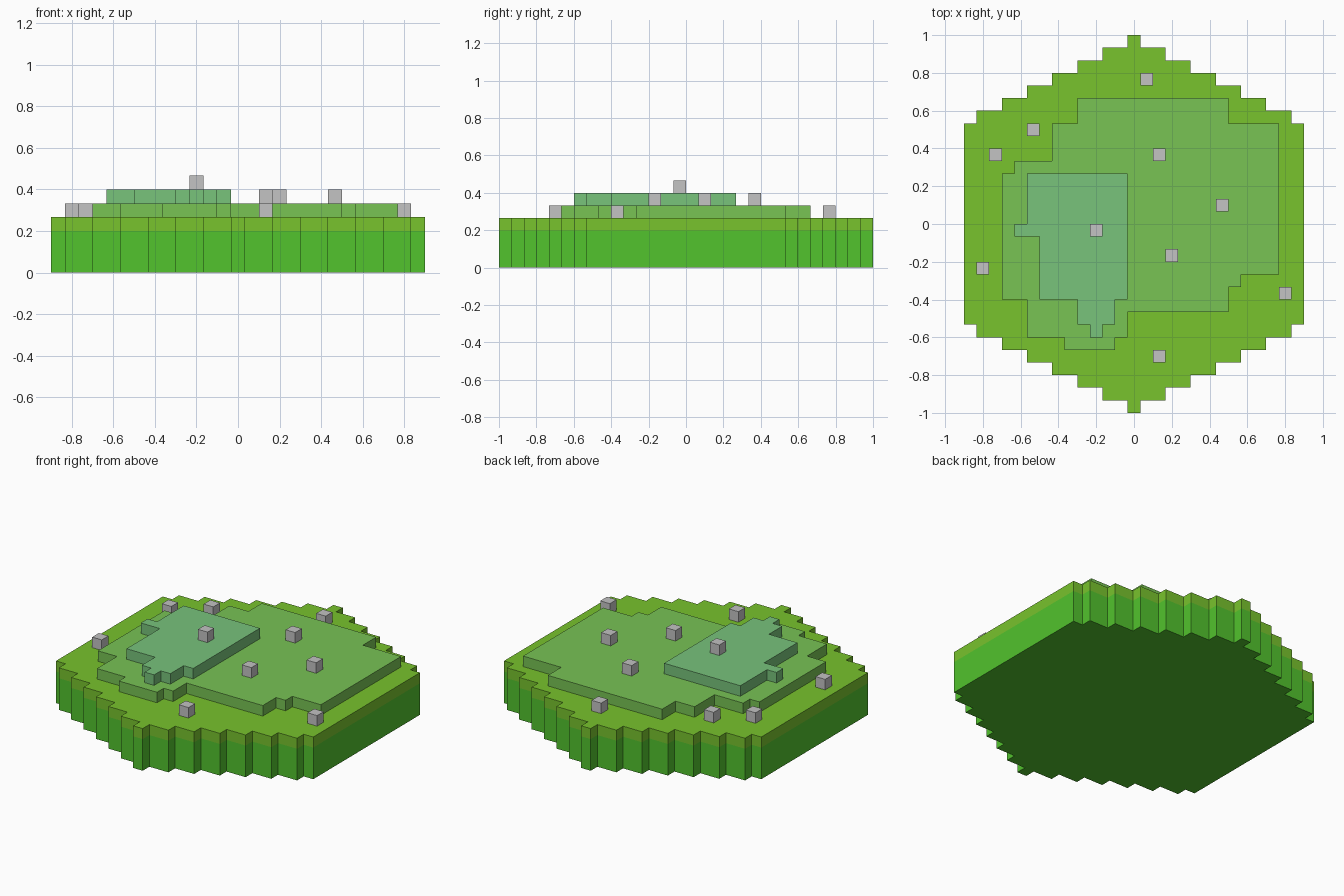
import bpy, bmesh

cube = bpy.data.objects.get("Cube")
if cube:
    bpy.data.objects.remove(cube, do_unlink=True)

U = 1 / 15  # size of one block


def material(name, rgb):
    linear = [((c / 255 + 0.055) / 1.055) ** 2.4 for c in rgb] + [1]
    mat = bpy.data.materials.new(name)
    mat.use_nodes = True
    mat.diffuse_color = linear
    bsdf = next(n for n in mat.node_tree.nodes if n.type == 'BSDF_PRINCIPLED')
    bsdf.inputs["Base Color"].default_value = linear
    return mat


leaf_green = material("leaf green", (82, 195, 45))
lime_green = material("lime green", (120, 195, 45))
meadow_green = material("meadow green", (120, 195, 84))
sea_green = material("sea green", (120, 195, 123))
stone_grey = material("stone grey", (195, 195, 195))


def slab(name, corners, levels, mats):
    """Extrude a stepped outline through the levels, one material per band.
    Each corner shares its y with the next corner's start."""
    outline = []
    for i, (x, y) in enumerate(corners):
        outline += [(x, corners[i - 1][1]), (x, y)]
    bm = bmesh.new()
    rings = [[bm.verts.new((x * U, y * U, z * U)) for x, y in outline] for z in levels]
    n = len(outline)
    bm.faces.new(rings[0])
    bm.faces.new(rings[-1]).material_index = len(mats) - 1
    for band, (low, high) in enumerate(zip(rings, rings[1:])):
        for i in range(n):
            j = (i + 1) % n
            bm.faces.new((low[i], low[j], high[j], high[i])).material_index = band
    bmesh.ops.recalc_face_normals(bm, faces=bm.faces)
    mesh = bpy.data.meshes.new(name)
    bm.to_mesh(mesh)
    bm.free()
    for mat in mats:
        mesh.materials.append(mat)
    obj = bpy.data.objects.new(name, mesh)
    bpy.context.collection.objects.link(obj)
    return obj


# Hexagonal base with stair-stepped slopes and a lime turf band on top
widths = [0.5 + 2 * i for i in range(7)]
right = [(w, 14 - i) for i, w in enumerate(widths)] + [(13.5, -8)]
right += [(w, i - 15) for i, w in reversed(list(enumerate(widths)))]
left = [(-x, -y) for x, y in right]
slab("ground_base", right + left, (0, 3, 4), [leaf_green, lime_green])

# Middle terrace
slab("middle_terrace",
     [(-4.5, 10), (7.5, 8), (11.5, -4), (8.5, -5), (7.5, -7), (-.5, -9), (-1.5, -10),
      (-5.5, -9), (-8.5, -6), (-10.5, 4), (-9.5, 5), (-6.5, 8)],
     (4, 5), [meadow_green])

# Upper terrace
slab("upper_terrace",
     [(-8.5, 4), (-.5, -6), (-1.5, -8), (-2.5, -9), (-3.5, -8), (-4.5, -6),
      (-7.5, -1), (-9.5, 0)],
     (5, 6), [sea_green])

# Stones, grouped by the level they stand on
stones = {
    4: [(1, 11), (-8, 7), (-11, 5), (-12, -4), (12, -6), (2, -11)],
    5: [(2, 5), (7, 1), (3, -3)],
    6: [(-3, -1)],
}
for z, spots in stones.items():
    for x, y in spots:
        slab("stone", [(x - .5, y + 1), (x + .5, y)], (z, z + 1), [stone_grey])
